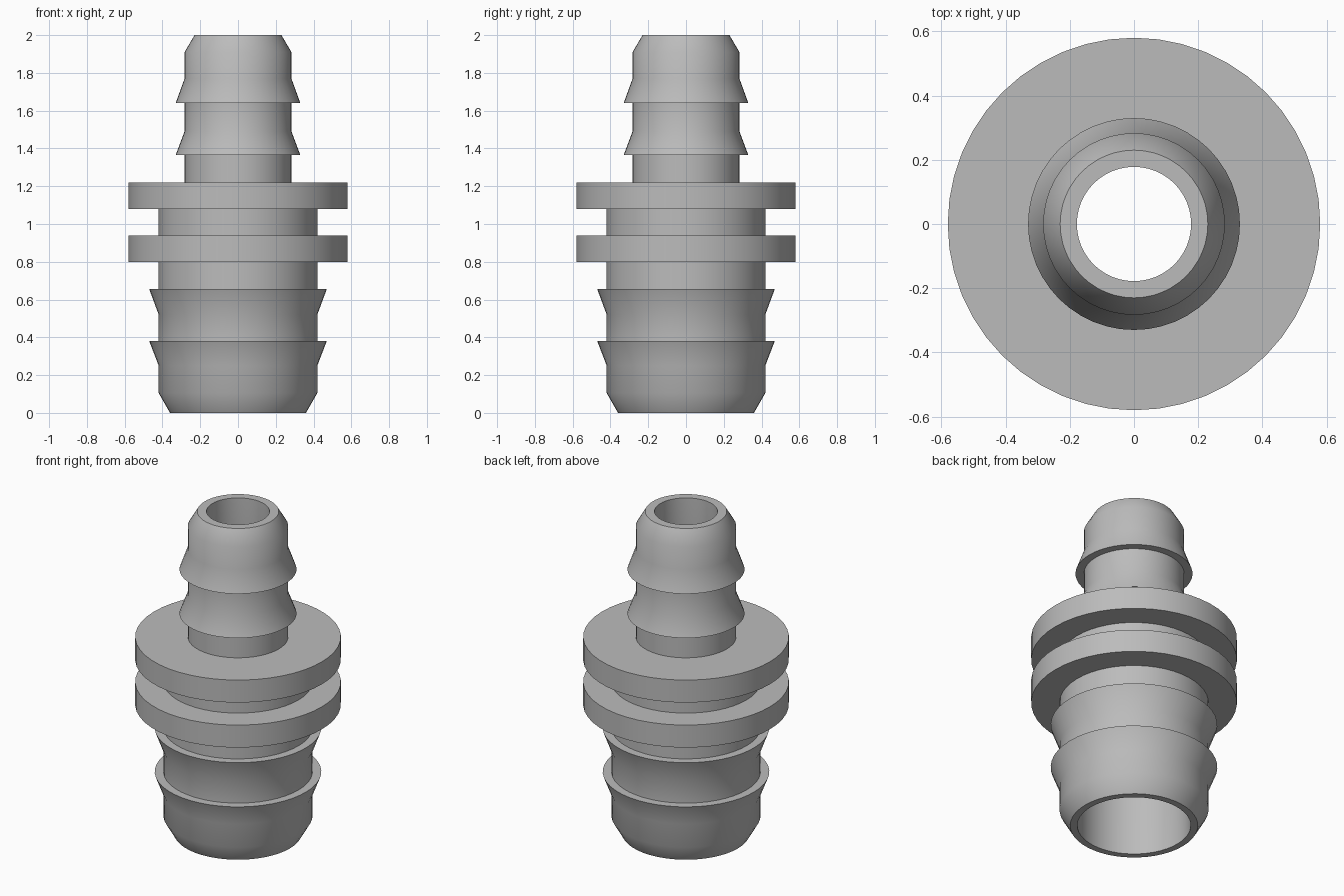
import bpy, bmesh, math

if "Cube" in bpy.data.objects:
    bpy.data.objects.remove(bpy.data.objects["Cube"])

SEGMENTS = 48

# Matte grey plastic
grey = bpy.data.materials.new("grey_plastic")
grey.diffuse_color = (0.5, 0.5, 0.5, 1)
grey.use_nodes = True
grey.node_tree.nodes["Principled BSDF"].inputs["Base Color"].default_value = grey.diffuse_color

# Outer wall, bottom to top: wide hose barbs, two flanges, narrow hose barbs
outer = [(0.36, 0.0), (0.42, 0.105),
         (0.42, 0.25), (0.47, 0.38), (0.42, 0.38),
         (0.42, 0.52), (0.47, 0.655), (0.42, 0.655),
         (0.42, 0.80), (0.58, 0.80), (0.58, 0.94), (0.42, 0.94),
         (0.42, 1.08), (0.58, 1.08), (0.58, 1.22), (0.283, 1.22),
         (0.283, 1.365), (0.33, 1.365), (0.283, 1.49),
         (0.283, 1.64), (0.33, 1.64), (0.283, 1.77),
         (0.283, 1.91), (0.23, 2.0)]

# Bore, top to bottom: narrow tube widening behind the flanges
bore = [(0.178, 2.0), (0.178, 1.22), (0.32, 0.80), (0.32, 0.0)]


def lathe(name, profile, material):
    """Revolve a closed (radius, height) profile around z."""
    bm = bmesh.new()
    rings = []
    for r, z in profile:
        angles = [2 * math.pi * i / SEGMENTS for i in range(SEGMENTS)]
        rings.append([bm.verts.new((r * math.cos(a), r * math.sin(a), z)) for a in angles])
    for k, low in enumerate(rings):
        high = rings[(k + 1) % len(rings)]
        for i in range(SEGMENTS):
            j = (i + 1) % SEGMENTS
            bm.faces.new((low[i], low[j], high[j], high[i]))
    bmesh.ops.recalc_face_normals(bm, faces=bm.faces)
    mesh = bpy.data.meshes.new(name)
    bm.to_mesh(mesh)
    bm.free()
    mesh.materials.append(material)
    obj = bpy.data.objects.new(name, mesh)
    bpy.context.collection.objects.link(obj)
    bpy.context.view_layer.objects.active = obj
    obj.select_set(True)
    bpy.ops.object.shade_smooth_by_angle(angle=math.radians(35))
    return obj


lathe("barbed_hose_connector", outer + bore, grey)
